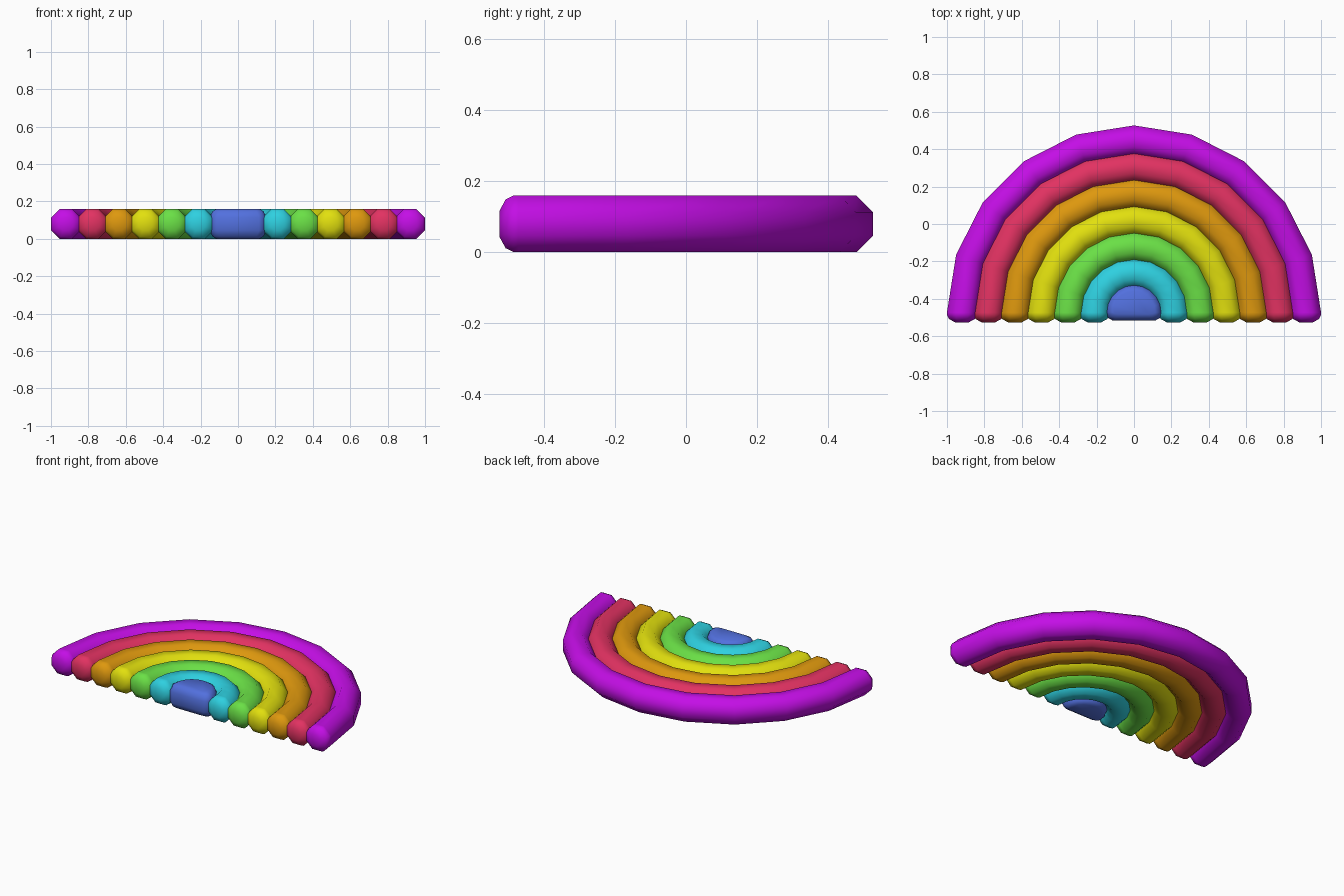
import bpy, bmesh, math

if "Cube" in bpy.data.objects:
    bpy.data.objects.remove(bpy.data.objects["Cube"])

R = 0.08            # tube radius (half thickness)
CY = -0.473         # y of the arch centre line
FLAT = R * math.tan(math.pi / 8)
STEPS = 10          # arch segments


def material(name, rgb):
    m = bpy.data.materials.new(name)
    lin = [((c / 255 + 0.055) / 1.055) ** 2.4 if c > 10 else c / 255 / 12.92 for c in rgb]
    m.diffuse_color = (*lin, 1)
    m.use_nodes = True
    m.node_tree.nodes["Principled BSDF"].inputs["Base Color"].default_value = m.diffuse_color
    return m


def loft(name, sections, mat):
    """Skin a list of closed sections and cap both ends."""
    bm = bmesh.new()
    loops = [[bm.verts.new(p) for p in s] for s in sections]
    for a, b in zip(loops, loops[1:]):
        n = len(a)
        for i in range(n):
            bm.faces.new((a[i], a[(i + 1) % n], b[(i + 1) % n], b[i]))
    bm.faces.new(loops[0])
    bm.faces.new(loops[-1])
    bmesh.ops.recalc_face_normals(bm, faces=bm.faces)
    for f in bm.faces:
        f.smooth = True
    me = bpy.data.meshes.new(name)
    bm.to_mesh(me)
    bm.free()
    me.materials.append(mat)
    ob = bpy.data.objects.new(name, me)
    bpy.context.collection.objects.link(ob)
    return ob


# octagonal cross-section (radial offset, height offset)
OCT = [(R, -FLAT), (R, FLAT), (FLAT, R), (-FLAT, R),
       (-R, FLAT), (-R, -FLAT), (-FLAT, -R), (FLAT, -R)]
# rounded tube ends: (distance past the arch, section scale)
CAP = [(0.053, 0.45), (0.035, 0.86), (0.012, 1.0)]


def arch(name, radius, mat):
    def section(angle, drop=0, s=1):
        c, sn = math.cos(angle), math.sin(angle)
        return [((radius + u * s) * c, CY + (radius + u * s) * sn - drop, R + v * s)
                for u, v in OCT]
    secs = [section(0, d, s) for d, s in CAP]
    secs += [section(math.pi * i / STEPS) for i in range(STEPS + 1)]
    secs += [section(math.pi, d, s) for d, s in reversed(CAP)]
    return loft(name, secs, mat)


# nested arches, from the outside in
bands = [("purple", (196, 14, 230)), ("red", (226, 50, 98)),
         ("orange", (222, 152, 14)), ("yellow", (226, 224, 14)),
         ("green", (106, 224, 70)), ("cyan", (46, 208, 224))]
for k, (colour, rgb) in enumerate(bands):
    arch(colour + "_arch", 0.92 - 0.1417 * k, material(colour, rgb))


# solid half-round core with softened edges
def core_outline(z, i):
    r = 0.15 - i
    pts = [(r * math.cos(math.pi * t / STEPS), CY + r * math.sin(math.pi * t / STEPS))
           for t in range(STEPS + 1)]
    pts += [(-0.138 + i, -0.503 + 0.7 * i), (-0.112 + i, -0.517 + i),
            (0.112 - i, -0.517 + i), (0.138 - i, -0.503 + 0.7 * i)]
    return [(x, y, z) for x, y in pts]


levels = [(0, 0.035), (0.013, 0.013), (0.045, 0), (0.115, 0), (0.147, 0.013), (0.16, 0.035)]
loft("blue_core", [core_outline(z, i) for z, i in levels], material("blue", (82, 112, 222)))
